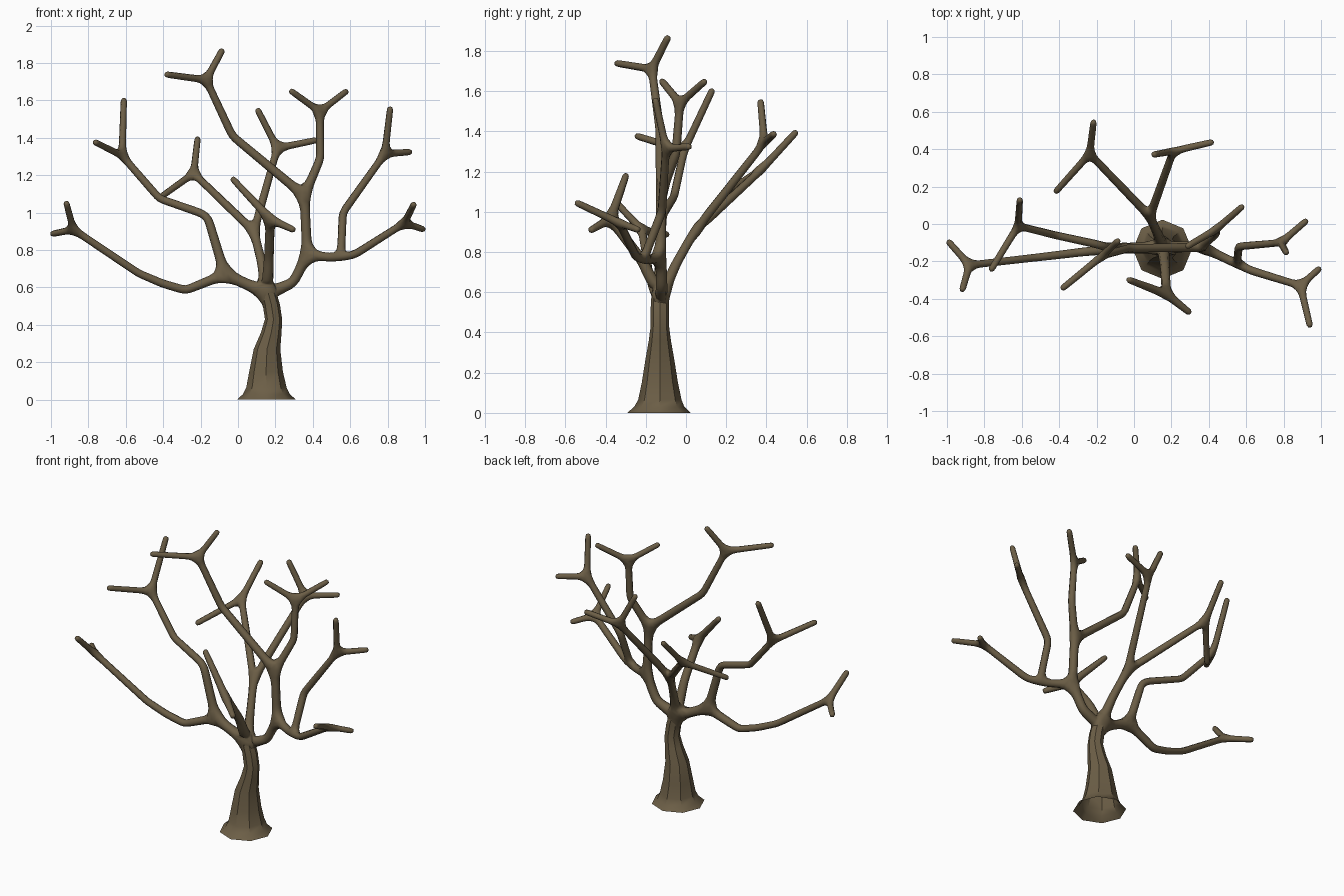
import bpy, bmesh, math

if "Cube" in bpy.data.objects:
    bpy.data.objects.remove(bpy.data.objects["Cube"])

bark = bpy.data.materials.new("bark")
bark.diffuse_color = (0.15, 0.113, 0.062, 1)
bark.use_nodes = True
bark.node_tree.nodes["Principled BSDF"].inputs["Base Color"].default_value = bark.diffuse_color


def add_object(name, mesh):
    ob = bpy.data.objects.new(name, mesh)
    bpy.context.collection.objects.link(ob)
    mesh.materials.append(bark)
    return ob


# Trunk: eight-sided rings (x, y, z, radius) with a flared foot, open below
rings = [(.152, -.135, 0, .158), (.152, -.133, .03, .125), (.152, -.13, .065, .108),
         (.15, -.13, .15, .09), (.155, -.13, .27, .071), (.178, -.13, .36, .055),
         (.19, -.13, .43, .046), (.178, -.13, .51, .046), (.162, -.13, .57, .044)]
bm = bmesh.new()
loops = []
for x, y, z, r in rings:
    loops.append([bm.verts.new((x + r * math.cos(i * math.pi / 4),
                                y + r * math.sin(i * math.pi / 4), z)) for i in range(8)])
for a, b in zip(loops, loops[1:]):
    for i in range(8):
        j = (i + 1) % 8
        bm.faces.new((a[i], a[j], b[j], b[i]))
bm.faces.new(loops[-1])
mesh = bpy.data.meshes.new("trunk")
bm.to_mesh(mesh)
bm.free()
trunk = add_object("trunk", mesh)
bpy.context.view_layer.objects.active = trunk
trunk.select_set(True)
bpy.ops.object.shade_smooth_by_angle(angle=math.radians(40))

# Branches: a skeleton that is skinned; each limb starts at an existing node
verts, edges, radii = [], [], []


def limb(start, *points, r0=.026, r1=.021):
    """Add a chain of nodes after 'start', tapering r0 to r1; return the last node."""
    for k, p in enumerate(points):
        verts.append(p)
        radii.append(r0 + (r1 - r0) * (k + 1) / len(points))
        if start is not None:
            edges.append((start, len(verts) - 1))
        start = len(verts) - 1
    return start


def twigs(fork, *tips):
    for tip in tips:
        limb(fork, tip, r1=.018)


crown = limb(None, (.185, -.13, .42), (.155, -.125, .57), r0=.038, r1=.036)

# left limb: low bough and high bough
left = limb(crown, (-.07, -.13, .67), r1=.029)
end = limb(left, (-.28, -.15, .585), (-.40, -.165, .62), (-.53, -.18, .675), (-.88, -.22, .91))
twigs(end, (-1.0, -.085, .885), (-.92, -.36, 1.06))
end = limb(left, (-.16, -.12, .97), (-.19, -.11, .995), (-.42, -.06, 1.075), (-.62, -.01, 1.305))
twigs(end, (-.61, .135, 1.615), (-.77, -.255, 1.38))

# rear limb with two forks
rear = limb(crown, (.125, -.05, .74), (.085, .04, .9), r0=.029, r1=.025)
end = limb(rear, (-.237, .375, 1.21))
twigs(end, (-.215, .555, 1.405), (-.425, .165, 1.075))
end = limb(rear, (.21, .39, 1.345))
twigs(end, (.10, .37, 1.56), (.43, .44, 1.39))

# front limb
end = limb(crown, (.165, -.22, .76), (.173, -.375, .965), r0=.03, r1=.026)
twigs(end, (-.037, -.295, 1.19), (.305, -.48, .905))

# right limb: upright part with two boughs
right = limb(crown, (.295, -.12, .625), (.37, -.125, .775), r0=.031, r1=.029)
upper = limb(right, (.355, -.125, 1.09), r1=.027)
end = limb(upper, (-.03, -.13, 1.41), (-.17, -.17, 1.71))
twigs(end, (-.08, -.085, 1.877), (-.392, -.352, 1.74))
end = limb(upper, (.44, -.05, 1.29), (.437, -.03, 1.54))
twigs(end, (.275, -.125, 1.657), (.587, .1, 1.655))

# right limb: outward bough and its riser
outer = limb(right, (.55, -.215, .755), r1=.023)
end = limb(outer, (.63, -.25, .78), (.89, -.33, .945))
twigs(end, (.943, -.555, 1.05), (1.0, -.23, .908))
end = limb(outer, (.56, -.12, 1.0), (.785, -.10, 1.315))
twigs(end, (.815, -.155, 1.57), (.93, .025, 1.325))

mesh = bpy.data.meshes.new("branches")
mesh.from_pydata(verts, edges, [])
branches = add_object("branches", mesh)
skin = branches.modifiers.new("skin", 'SKIN')
skin.use_smooth_shade = True
for sv, r in zip(mesh.skin_vertices[0].data, radii):
    sv.radius = (r, r)
mesh.skin_vertices[0].data[0].use_root = True
sub = branches.modifiers.new("round", 'SUBSURF')
sub.levels = sub.render_levels = 1
